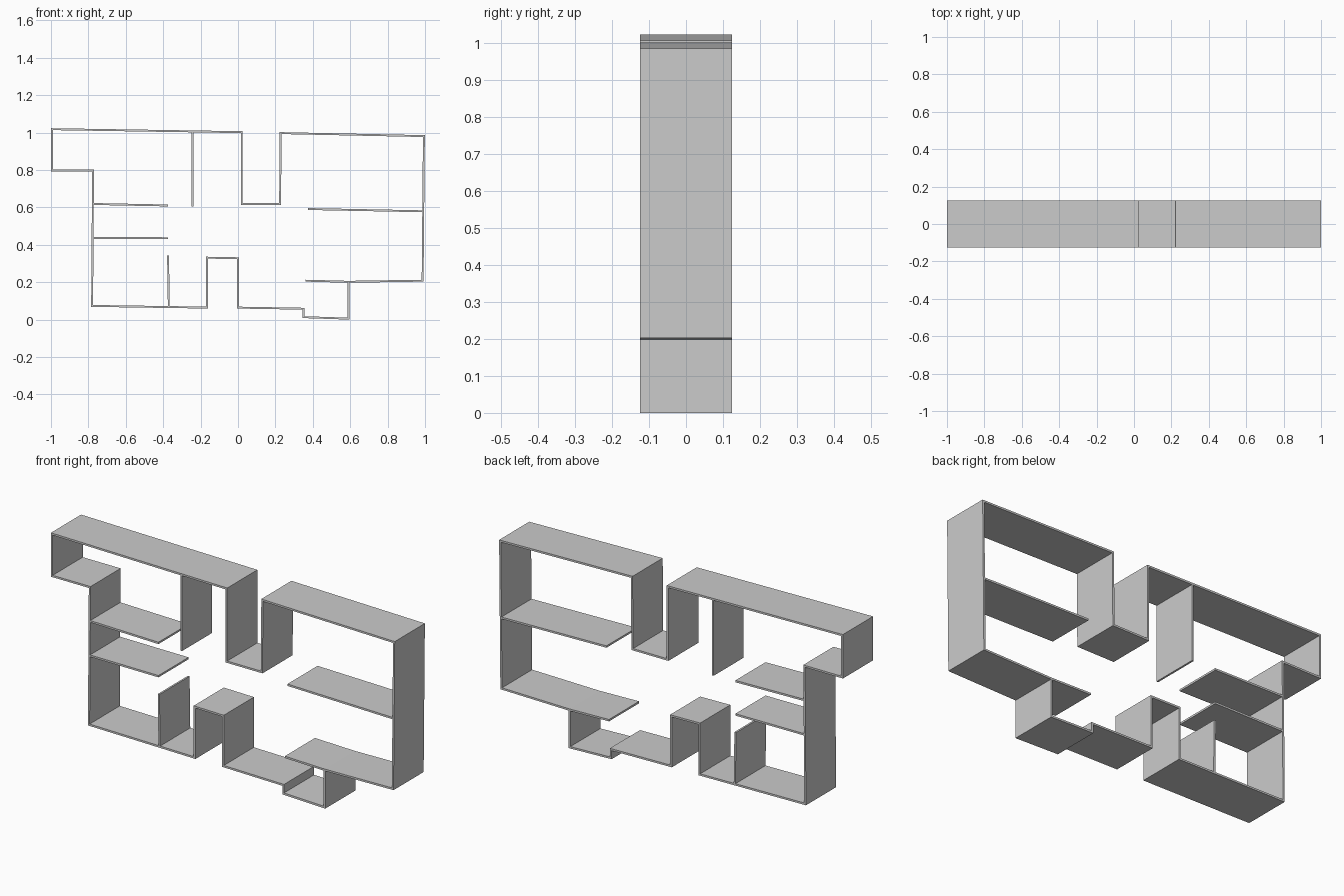
import bpy, bmesh
from mathutils import Vector

if "Cube" in bpy.data.objects:
    bpy.data.objects.remove(bpy.data.objects["Cube"])

DEPTH = 0.25
THICK = 0.01


def wall(name, pts, closed=False):
    """Thin mitred wall following a centreline in the xz plane, extruded along y."""
    pts = [Vector(p) for p in pts]
    n = len(pts)
    left, right = [], []
    for i, p in enumerate(pts):
        a = (p - pts[i - 1]).normalized() if closed or i > 0 else None
        b = (pts[(i + 1) % n] - p).normalized() if closed or i < n - 1 else None
        a, b = a or b, b or a
        na, nb = Vector((-a.y, a.x)), Vector((-b.y, b.x))
        off = (na + nb) / (1 + na.dot(nb)) * THICK / 2
        left.append(p + off)
        right.append(p - off)
    bm = bmesh.new()
    lv = [bm.verts.new((p.x, -DEPTH / 2, p.y)) for p in left]
    rv = [bm.verts.new((p.x, -DEPTH / 2, p.y)) for p in right]
    for i in range(n if closed else n - 1):
        j = (i + 1) % n
        bm.faces.new((lv[i], lv[j], rv[j], rv[i]))
    ext = bmesh.ops.extrude_face_region(bm, geom=bm.faces[:], use_keep_orig=True)
    verts = [g for g in ext["geom"] if isinstance(g, bmesh.types.BMVert)]
    bmesh.ops.translate(bm, verts=verts, vec=(0, DEPTH, 0))
    bmesh.ops.recalc_face_normals(bm, faces=bm.faces[:])
    mesh = bpy.data.meshes.new(name)
    bm.to_mesh(mesh)
    bm.free()
    obj = bpy.data.objects.new(name, mesh)
    bpy.context.collection.objects.link(obj)
    return obj


# Continuous outer perimeter wall
wall("outer_wall", [
    (-0.995, 1.018), (0.02, 1.002), (0.02, 0.618), (0.225, 0.618),
    (0.228, 0.997), (0.994, 0.981), (0.987, 0.208), (0.59, 0.202),
    (0.59, 0.005), (0.35, 0.013), (0.35, 0.058), (0.0, 0.064),
    (0.0, 0.328), (-0.165, 0.331), (-0.165, 0.064), (-0.78, 0.073),
    (-0.775, 0.797), (-0.995, 0.797)], closed=True)

# Interior partitions
partitions = {
    "upper_left_partition": [(-0.776, 0.618), (-0.375, 0.61)],
    "middle_left_partition": [(-0.777, 0.437), (-0.375, 0.435)],
    "lower_left_partition": [(-0.37, 0.067), (-0.374, 0.342)],
    "upper_centre_partition": [(-0.243, 1.006), (-0.243, 0.605)],
    "middle_right_partition": [(0.375, 0.591), (0.99, 0.579)],
    "lower_right_partition": [(0.36, 0.208), (0.59, 0.202)],
}
for part, line in partitions.items():
    wall(part, line)
